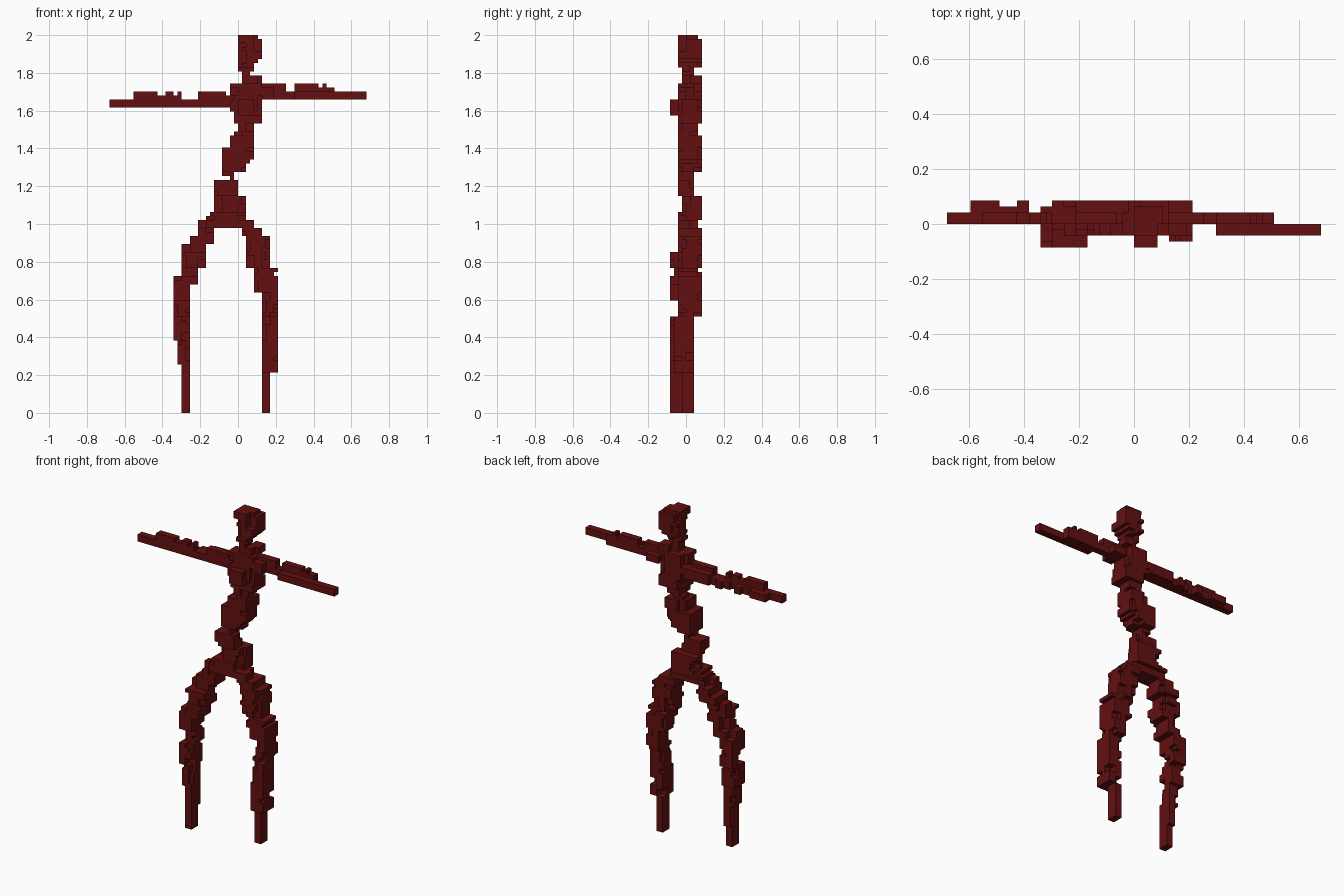
import bpy, bmesh, random
from mathutils import Vector

if "Cube" in bpy.data.objects:
    bpy.data.objects.remove(bpy.data.objects["Cube"])

random.seed(4)
U = 2 / 94  # size of one block

red = bpy.data.materials.new("dark red")
red.diffuse_color = (0.125, 0.005, 0.005, 1)
red.use_nodes = True
red.node_tree.nodes["Principled BSDF"].inputs["Base Color"].default_value = red.diffuse_color

DIRS = [(1, 0, 0), (-1, 0, 0), (0, 1, 0), (0, -1, 0), (0, 0, 1), (0, 0, -1)]


def box(x0, x1, y0, y1, z0, z1):
    return {(x, y, z) for x in range(x0, x1) for y in range(y0, y1) for z in range(z0, z1)}


def stack(rows, nibble=0.45):
    """Upright part from rows (z0, z1, x0, x1, y0, y1), with rough broken corners."""
    cells = set()
    for z0, z1, x0, x1, y0, y1 in rows:
        cells |= box(x0, x1, y0, y1, z0, z1)
        if x1 - x0 < 3 or y1 - y0 < 3:
            continue
        for left in (True, False):
            for front in (True, False):
                z = z0
                while z < z1:
                    run = random.randint(1, 3)
                    if random.random() < nibble:
                        w = random.randint(1, min(2, (x1 - x0) // 2))
                        d = random.randint(1, min(2, (y1 - y0) // 2))
                        xs = (x0, x0 + w) if left else (x1 - w, x1)
                        ys = (y0, y0 + d) if front else (y1 - d, y1)
                        cells -= box(*xs, *ys, z, min(z + run, z1))
                    z += run
    return cells


def make(name, cells):
    """Outer skin of a set of blocks, flat areas merged."""
    bm = bmesh.new()
    verts = {}

    def vert(p):
        if p not in verts:
            verts[p] = bm.verts.new(Vector(p) * U)
        return verts[p]

    for c in sorted(cells):
        for d in DIRS:
            if tuple(a + b for a, b in zip(c, d)) in cells:
                continue
            ax = [abs(v) for v in d].index(1)
            u, v = (ax + 1) % 3, (ax + 2) % 3
            ring = []
            for du, dv in ((0, 0), (1, 0), (1, 1), (0, 1)):
                p = list(c)
                p[ax] += max(d[ax], 0)
                p[u] += du
                p[v] += dv
                ring.append(vert(tuple(p)))
            bm.faces.new(ring if d[ax] > 0 else ring[::-1])
    bmesh.ops.dissolve_limit(bm, angle_limit=0.01, verts=bm.verts[:], edges=bm.edges[:])
    bmesh.ops.triangulate(bm, faces=[f for f in bm.faces if len(f.verts) > 4])
    me = bpy.data.meshes.new(name)
    bm.to_mesh(me)
    bm.free()
    me.materials.append(red)
    bpy.context.collection.objects.link(bpy.data.objects.new(name, me))


# head and neck
make("head", stack([
    (93, 94, 0, 5, -2, 3), (91, 93, 0, 6, -2, 4), (88, 91, 0, 6, -2, 4),
    (87, 88, 0, 5, -2, 4), (86, 87, 0, 4, -2, 4), (85, 86, 0, 4, -1, 2)], 0.3))
make("neck", stack([(82, 85, 1, 3, -1, 2)]))

# chest, waist and hips
make("chest", stack([
    (82, 84, 3, 6, -1, 4), (75, 82, -2, 6, -2, 4), (72, 75, -1, 6, -2, 4),
    (70, 72, 0, 4, -2, 3), (74, 78, 0, 4, -4, -2)], 0.4))
make("waist", stack([
    (69, 70, -1, 4, -2, 3), (66, 69, -2, 4, -2, 4), (63, 66, -4, 4, -2, 4),
    (62, 63, -4, 3, -2, 4), (60, 62, -4, 2, -2, 4), (58, 60, -4, 0, -2, 2)]))
make("hips", stack([
    (54, 58, -6, 0, -2, 2), (50, 54, -6, 2, -1, 4), (49, 50, -7, 2, -2, 4),
    (48, 49, -8, 2, -2, 4), (46, 48, -10, 4, -2, 3)]))

# legs
make("left_leg", stack([
    (44, 46, -10, -6, -2, 4), (42, 44, -12, -6, -2, 4), (40, 42, -14, -8, -2, 3),
    (36, 40, -14, -8, -4, 2), (34, 36, -14, -10, -3, 2), (32, 34, -16, -10, -4, 2),
    (28, 32, -16, -12, -4, 2), (24, 28, -16, -12, -2, 2), (18, 24, -16, -12, -4, 1),
    (12, 18, -15, -12, -4, 0), (6, 12, -14, -12, -4, 0), (0, 6, -14, -12, -4, -1)]))
make("right_leg", stack([
    (44, 46, 1, 6, -2, 4), (40, 44, 2, 8, -2, 4), (36, 40, 2, 8, -2, 4),
    (35, 36, 4, 10, -2, 3), (34, 35, 4, 9, -2, 4), (30, 34, 4, 10, -2, 4),
    (24, 30, 6, 10, -2, 4), (18, 24, 6, 10, -3, 2), (10, 18, 6, 10, -3, 2),
    (4, 10, 6, 8, -1, 2), (0, 4, 6, 8, -1, 2)]))


def rough_back(x0, x1, z0, z1):
    """Broken ridge of blocks along the back of an arm."""
    cells, x = set(), x0
    while x < x1:
        n = random.randint(1, 3)
        if random.random() < 0.6:
            cells |= box(x, min(x + n, x1), 2, random.choice((3, 4)), z0, z1)
        x += n
    return cells


# arms: straight bar with broken ridges on top and behind
left = box(-32, -2, 0, 2, 76, 78) | rough_back(-28, -4, 76, 78)
for x0, x1, top in ((-26, -20, 80), (-20, -18, 79), (-18, -16, 80), (-16, -15, 79),
                    (-15, -14, 80), (-10, -3, 80), (-3, -2, 79)):
    left |= box(x0, x1, 0, 2, 78, top)
left |= box(-28, -24, 2, 4, 76, 78) | box(-10, -2, 2, 4, 76, 79)
make("left_arm", left)

right = box(6, 24, 0, 2, 78, 80) | box(14, 32, -2, 0, 78, 80) | box(6, 10, 2, 4, 78, 80)
for x0, x1, top in ((6, 12, 82), (14, 20, 82), (20, 21, 81), (21, 22, 82), (22, 24, 81)):
    right |= box(x0, x1, 0, 2, 80, top)
right |= box(6, 9, -2, 0, 78, 81)
make("right_arm", right)
